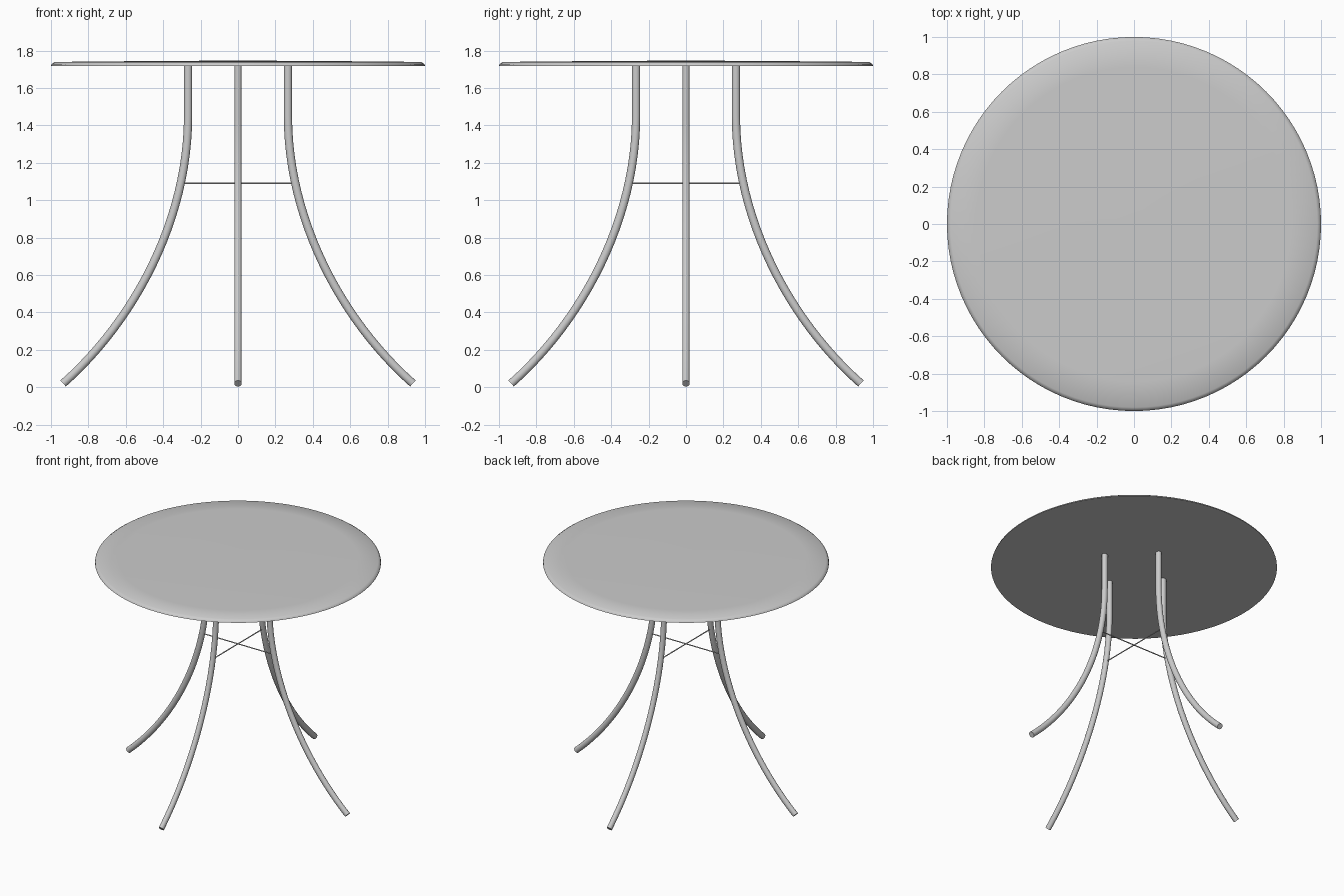
import bpy, bmesh, math
from mathutils import Vector, Matrix

if "Cube" in bpy.data.objects:
    bpy.data.objects.remove(bpy.data.objects["Cube"])


def add_object(name, bm, angle=40):
    bmesh.ops.recalc_face_normals(bm, faces=bm.faces)
    me = bpy.data.meshes.new(name)
    bm.to_mesh(me)
    bm.free()
    ob = bpy.data.objects.new(name, me)
    bpy.context.collection.objects.link(ob)
    bpy.ops.object.select_all(action='DESELECT')
    bpy.context.view_layer.objects.active = ob
    ob.select_set(True)
    bpy.ops.object.shade_smooth_by_angle(angle=math.radians(angle))
    return ob


def loft(bm, rings):
    """Bridge equal-length rings of points and cap both ends."""
    vs = [[bm.verts.new(p) for p in ring] for ring in rings]
    n = len(vs[0])
    for a, b in zip(vs, vs[1:]):
        for i in range(n):
            j = (i + 1) % n
            bm.faces.new((a[i], a[j], b[j], b[i]))
    bm.faces.new(vs[0])
    bm.faces.new(vs[-1])


def circle(n):
    return [(math.cos(2 * math.pi * i / n), math.sin(2 * math.pi * i / n)) for i in range(n)]


# Round top: flat underside, sloped rim, very shallow dome
bm = bmesh.new()
profile = [(1.0, 1.718), (0.997, 1.727), (0.98, 1.738), (0.84, 1.741), (0.42, 1.744), (0.1, 1.746)]
loft(bm, [[(r * c, r * s, z) for c, s in circle(96)] for r, z in profile])
add_object("table_top", bm)

# Leg centre line in the x-z plane: straight at the top, sweeping out to the foot
ctrl = [Vector(p) for p in ((0.267, 0, 1.45), (0.267, 0, 0.9), (0.55, 0, 0.36), (0.935, 0, 0.02))]


def bezier(t):
    u = 1 - t
    return u**3 * ctrl[0] + 3*u*u*t * ctrl[1] + 3*u*t*t * ctrl[2] + t**3 * ctrl[3]


path = [Vector((0.267, 0, 1.725))] + [bezier(i / 24) for i in range(25)]
rings = []
for i, p in enumerate(path):
    tangent = (path[min(i + 1, len(path) - 1)] - path[max(i - 1, 0)]).normalized()
    side = Vector((0, 1, 0))
    out = side.cross(tangent)
    rings.append([p + out * 0.022 * c + side * 0.02 * s for c, s in circle(16)])

for k, name in enumerate(("right_leg", "back_leg", "left_leg", "front_leg")):
    bm = bmesh.new()
    loft(bm, rings)
    bm.transform(Matrix.Rotation(k * math.pi / 2, 4, 'Z'))
    add_object(name, bm)

# Thin crossed rods tying opposite legs together
for k, name in enumerate(("cross_rod_x", "cross_rod_y")):
    bm = bmesh.new()
    loft(bm, [[(x, 0.004 * c, 1.09 + 0.004 * s) for c, s in circle(8)] for x in (-0.295, 0.295)])
    bm.transform(Matrix.Rotation(k * math.pi / 2, 4, 'Z'))
    add_object(name, bm, 60)
